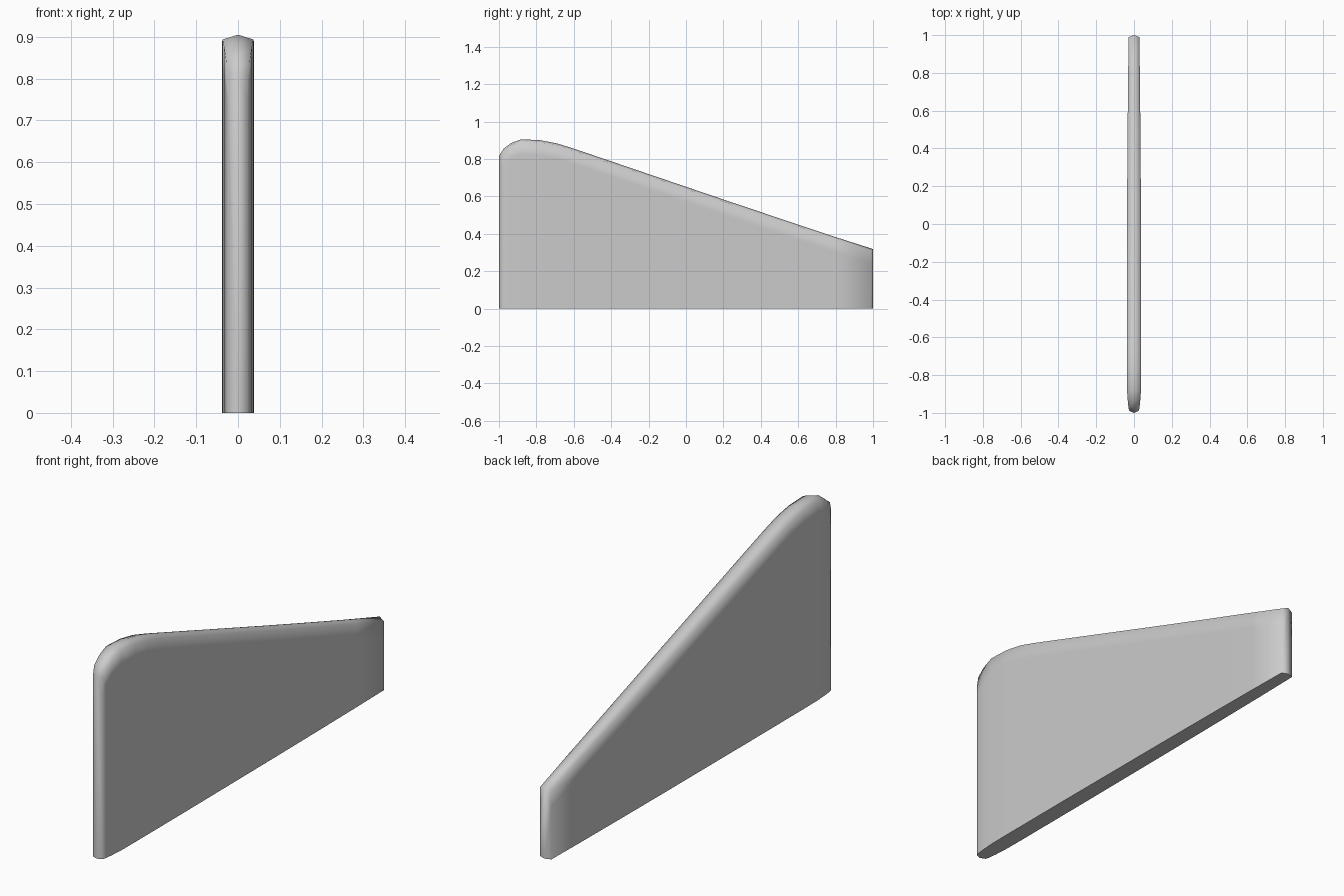
import bpy, bmesh

if "Cube" in bpy.data.objects:
    bpy.data.objects.remove(bpy.data.objects["Cube"])

# Stations along the fin: (y, half width, ridge height)
stations = [(-1, .024, .815), (-.975, .029, .855), (-.935, .033, .885),
            (-.88, .037, .905), (-.78, .038, .900), (-.69, .038, .883),
            (-.6, .038, .855), (-.4, .038, .787), (-.1, .037, .685),
            (.2, .036, .583), (.5, .034, .482), (.8, .031, .382), (1, .028, .318)]

bm = bmesh.new()
rings = []
last = len(stations) - 1
for i, (y, w, z) in enumerate(stations):
    # the outer corners of both ends sit slightly inward of the centre line
    ys = y + (.01 if i == 0 else -.01 if i == last else 0)
    drop = .012 * w / .038
    pts = [(-w, ys, 0), (-w, ys, z - .08), (-w, ys, z - drop), (0, y, z),
           (w, ys, z - drop), (w, ys, z - .08), (w, ys, 0), (0, y, 0)]
    rings.append([bm.verts.new(p) for p in pts])

# Sides, rounded rim and underside
for a, b in zip(rings, rings[1:]):
    for j in range(8):
        k = (j + 1) % 8
        bm.faces.new((a[j], a[k], b[k], b[j]))

# Front and back edges, each split along the centre line
for r in (rings[0], rings[-1]):
    bm.faces.new((r[0], r[1], r[2], r[3], r[7]))
    bm.faces.new((r[7], r[3], r[4], r[5], r[6]))
bmesh.ops.recalc_face_normals(bm, faces=bm.faces[:])

# Smooth shading with a crisp edge around the flat underside
for f in bm.faces:
    f.smooth = f.normal.z > -.9
for e in bm.edges:
    if any(f.normal.z < -.9 for f in e.link_faces):
        e.smooth = False

mesh = bpy.data.meshes.new("fin")
bm.to_mesh(mesh)
bm.free()
fin = bpy.data.objects.new("fin", mesh)
bpy.context.collection.objects.link(fin)
